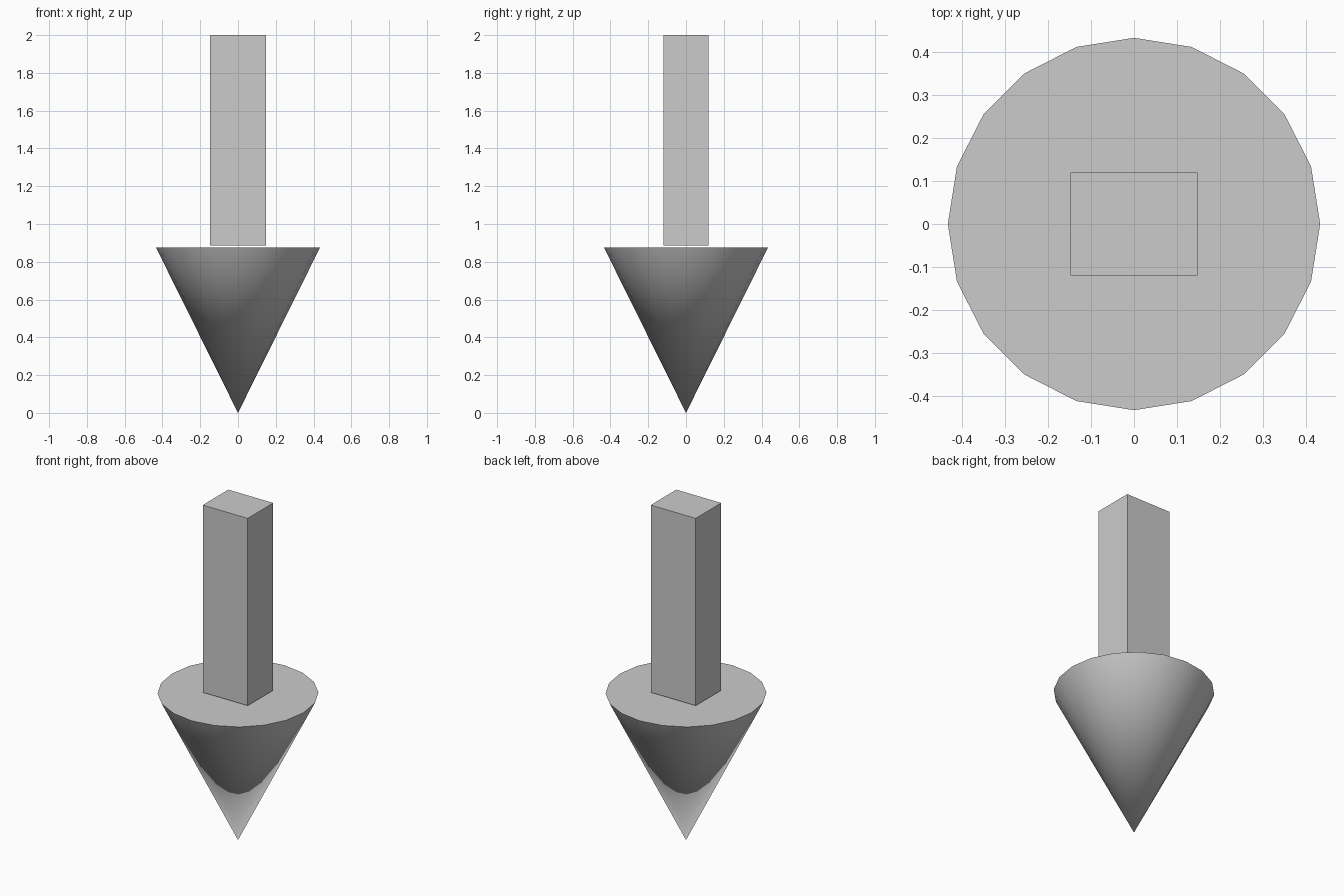
import bpy
import math

if "Cube" in bpy.data.objects:
    bpy.data.objects.remove(bpy.data.objects["Cube"])

# Arrow head: 20-sided cone, point down on the ground, smooth side and flat cap
head_height = 0.875
bpy.ops.mesh.primitive_cone_add(vertices=20, radius1=0.434, radius2=0, depth=head_height,
                                location=(0, 0, head_height / 2), rotation=(math.pi, 0, 0))
head = bpy.context.object
head.name = "arrow_head"
bpy.ops.object.transform_apply(location=False, rotation=True, scale=False)
bpy.ops.object.shade_smooth_by_angle(angle=math.radians(30))

# Shaft: rectangular bar floating just above the head
bottom, top = 0.885, 2.0
bpy.ops.mesh.primitive_cube_add(size=1, location=(0, 0, (bottom + top) / 2))
shaft = bpy.context.object
shaft.name = "arrow_shaft"
shaft.scale = (0.296, 0.24, top - bottom)
bpy.ops.object.transform_apply(location=False, rotation=False, scale=True)
